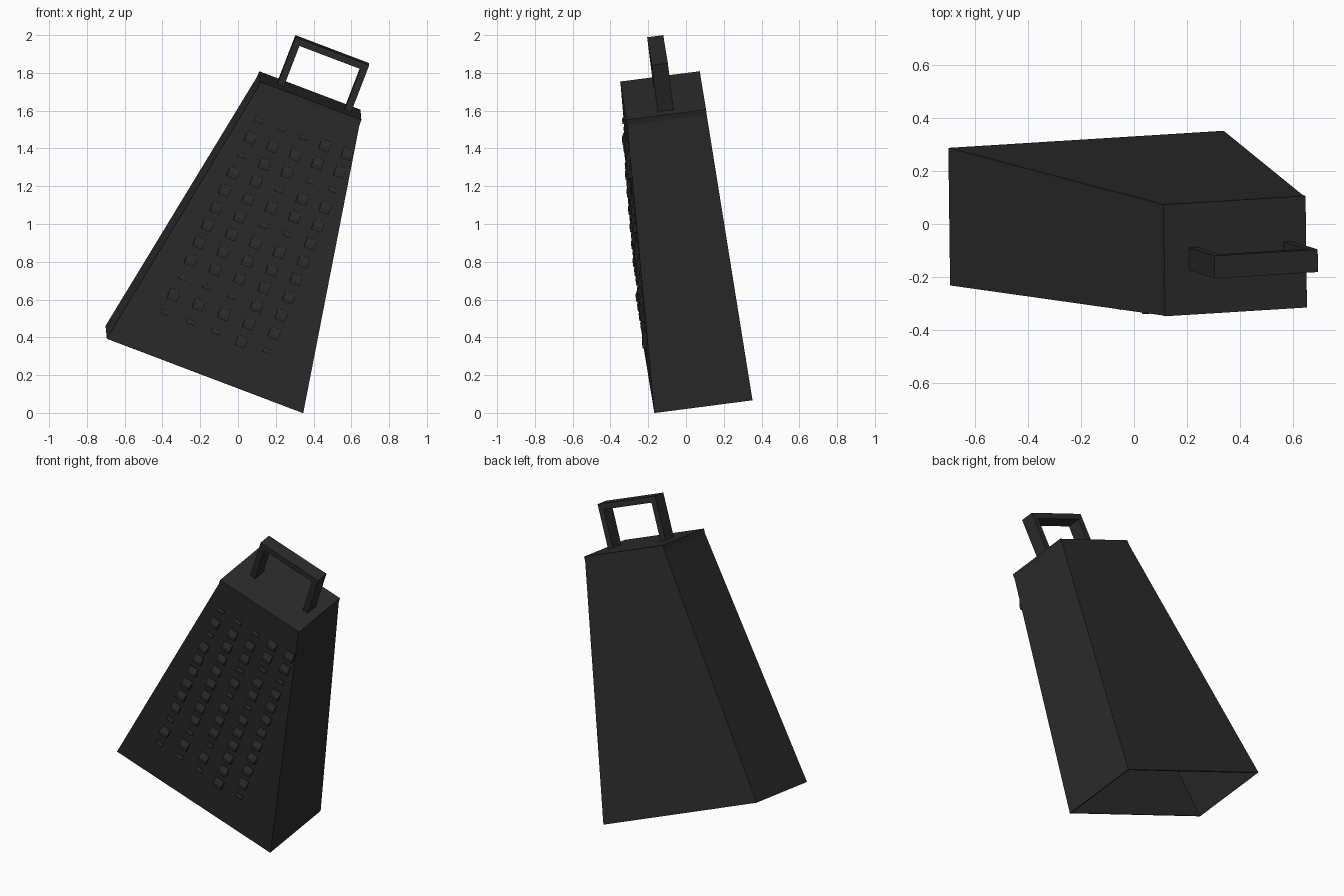
import bpy
import bmesh
from mathutils import Matrix, Vector

cube = bpy.data.objects.get("Cube")
if cube:
    bpy.data.objects.remove(cube)

# Tilted frame of the grater: across (right), depth (back), up its height
across = Vector((0.934, 0.058, -0.354)).normalized()
depth = Vector((0, 0.992, 0.124))
depth = (depth - across * depth.dot(across)).normalized()
up = across.cross(depth)
frame = Matrix((across, depth, up)).transposed().to_4x4()
frame.translation = (-0.178, 0.06, 0.23)

HEIGHT, SHOULDER = 1.565, 1.535
BOTTOM = (0.557, 0.262)
TOP = (0.287, 0.2125)

metal = bpy.data.materials.new("dark_metal")
metal.use_nodes = True
colour = (0.025, 0.025, 0.025, 1)
metal.diffuse_color = colour
metal.node_tree.nodes["Principled BSDF"].inputs["Base Color"].default_value = colour


def finish(bm, name):
    bmesh.ops.recalc_face_normals(bm, faces=bm.faces)
    mesh = bpy.data.meshes.new(name)
    bm.to_mesh(mesh)
    bm.free()
    mesh.materials.append(metal)
    obj = bpy.data.objects.new(name, mesh)
    obj.matrix_world = frame
    bpy.context.collection.objects.link(obj)
    return obj


def prism(bm, profile, offset):
    """Extrude a closed flat profile along an offset."""
    face = bm.faces.new([bm.verts.new(p) for p in profile])
    new = bmesh.ops.extrude_face_region(bm, geom=[face], use_keep_orig=True)["geom"]
    bmesh.ops.translate(bm, vec=offset,
                        verts=[v for v in new if isinstance(v, bmesh.types.BMVert)])


# Hollow tapered body with a short straight collar and an open bottom
bm = bmesh.new()
rings = []
for (a, b), w in ((BOTTOM, 0), (TOP, SHOULDER), (TOP, HEIGHT)):
    rings.append([bm.verts.new((x * a, y * b, w))
                  for x, y in ((-1, -1), (1, -1), (1, 1), (-1, 1))])
for low, high in zip(rings, rings[1:]):
    for i in range(4):
        j = (i + 1) % 4
        bm.faces.new((low[i], low[j], high[j], high[i]))
bm.faces.new(rings[-1])
body = finish(bm, "grater_body")
wall = body.modifiers.new("wall", 'SOLIDIFY')
wall.thickness = 0.01
wall.offset = -1

# Square loop handle
bm = bmesh.new()
left, right, base, top, bar = -0.187, 0.231, HEIGHT - 0.005, HEIGHT + 0.268, 0.036
outline = [(left, base), (left, top), (right, top), (right, base),
           (right - bar, base), (right - bar, top - bar),
           (left + bar, top - bar), (left + bar, base)]
prism(bm, [(u, -0.043, w) for u, w in outline], (0, 0.086, 0))
finish(bm, "handle")

# Grating teeth: columns fan out toward the bottom; B is a large tooth, S a small one
columns = ("SBSBBBBBBSBS", "SBBBBBBBBSBS", "SBBSBSBBBSBS",
           "BBSBBSBBBBBB", "BBSBBBBBBBBS")
bm = bmesh.new()
for c, column in enumerate(columns):
    u_top = -0.219 + 0.125 * c
    u_bottom = -0.319 + 0.1445 * c
    for r, kind in enumerate(column):
        t = r / 11
        u = u_top + (u_bottom - u_top) * t
        w = 1.37 - 1.13 * t
        half_w, tall, out = (0.028, 0.056, 0.02) if kind == "B" else (0.022, 0.024, 0.01)

        def on_face(height, lift):
            f = height / SHOULDER
            return (u - half_w, -(BOTTOM[1] + (TOP[1] - BOTTOM[1]) * f) - lift, height)

        lo, hi = w - tall / 2, w + tall / 2
        prism(bm, [on_face(lo, -0.004), on_face(lo, out),
                   on_face(lo + tall * 0.4, out), on_face(hi, 0.004),
                   on_face(hi, -0.004)], (2 * half_w, 0, 0))
finish(bm, "grating_teeth")
